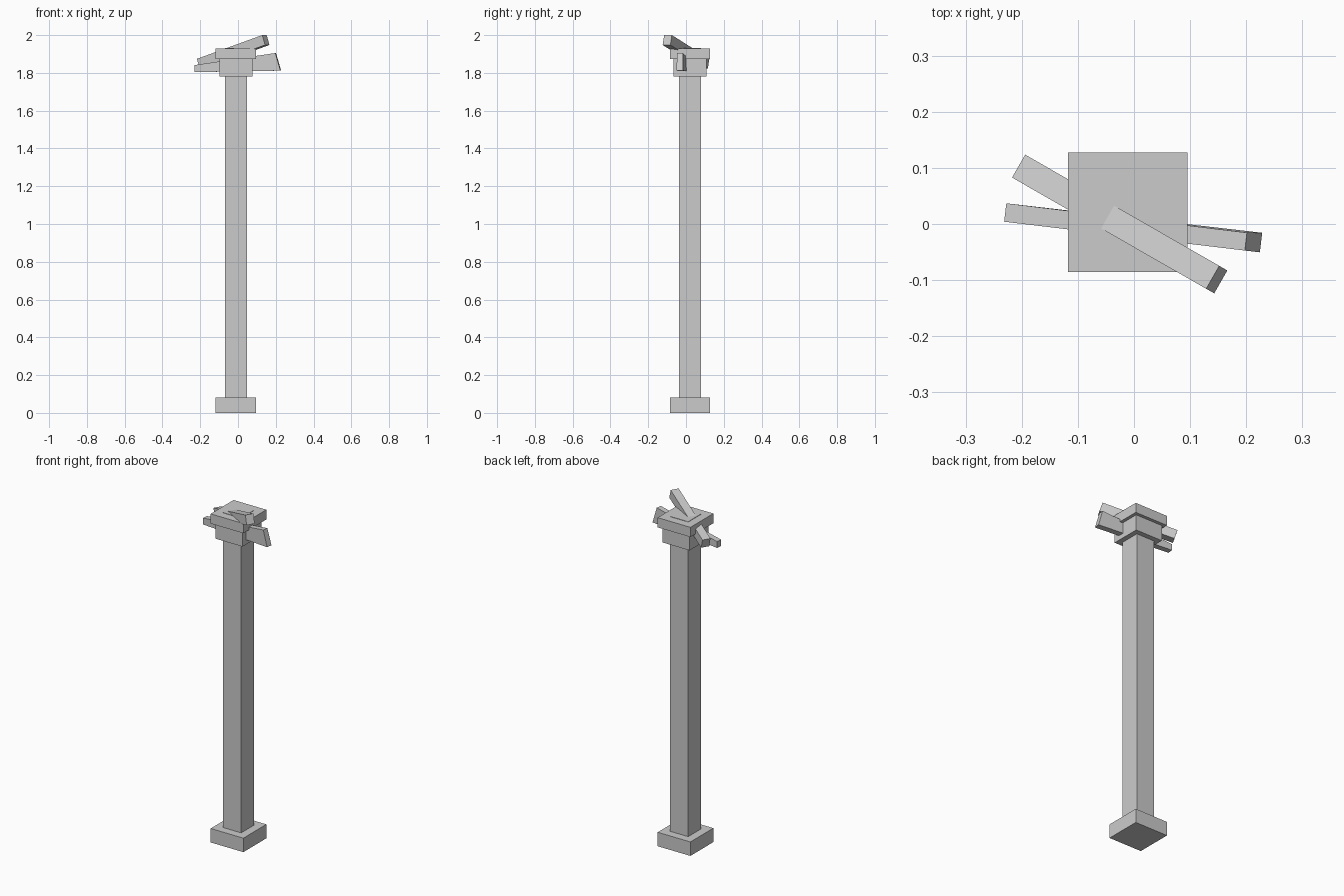
import bpy
from math import radians
from mathutils import Matrix, Vector

if "Cube" in bpy.data.objects:
    bpy.data.objects.remove(bpy.data.objects["Cube"])

CX, CY = -0.0115, 0.021   # post axis


def make_mesh(name, corners, matrix=None):
    """Six-sided solid from two end loops of four corners."""
    faces = [(3, 2, 1, 0), (4, 5, 6, 7)]
    faces += [(i, (i + 1) % 4, (i + 1) % 4 + 4, i + 4) for i in range(4)]
    mesh = bpy.data.meshes.new(name)
    mesh.from_pydata([Vector(c) for c in corners], [], faces)
    obj = bpy.data.objects.new(name, mesh)
    bpy.context.collection.objects.link(obj)
    if matrix:
        mesh.transform(matrix)
    return obj


def square_block(name, size, z0, z1):
    h = size / 2
    ring = [(-h, -h), (h, -h), (h, h), (-h, h)]
    return make_mesh(name, [(CX + x, CY + y, z) for z in (z0, z1) for x, y in ring])


# Square post with its foot, collar and cap
square_block("base", 0.213, 0.0, 0.082)
square_block("post", 0.117, 0.0, 1.932)
square_block("collar", 0.175, 1.782, 1.873)
square_block("cap", 0.213, 1.873, 1.93)

# Upper sign arm: a bar tilted up towards the front right
L, W, T = 0.209, 0.0235, 0.0275
bar = [(x, y, z) for x in (-L, L) for y, z in ((-W, -T), (W, -T), (W, T), (-W, T))]
place = (Matrix.Translation((-0.0255, 0, 1.911))
         @ Matrix.Rotation(radians(-29.8), 4, 'Z')
         @ Matrix.Rotation(radians(-17.5), 4, 'Y'))
make_mesh("upper_arm", bar, place)

# Lower sign arm: a wedge, thin at the left, tall with a slanted end at the right
wedge = [(0, -0.0165, 1.804), (0, 0.0165, 1.804), (0, 0.0165, 1.841), (0, -0.0165, 1.841),
         (0.459, -0.0175, 1.812), (0.459, 0.0175, 1.812),
         (0.432, 0.0145, 1.905), (0.432, -0.0175, 1.905)]
place = Matrix.Translation((-0.2295, 0.0205, 0)) @ Matrix.Rotation(radians(-6.7), 4, 'Z')
make_mesh("lower_arm", wedge, place)
